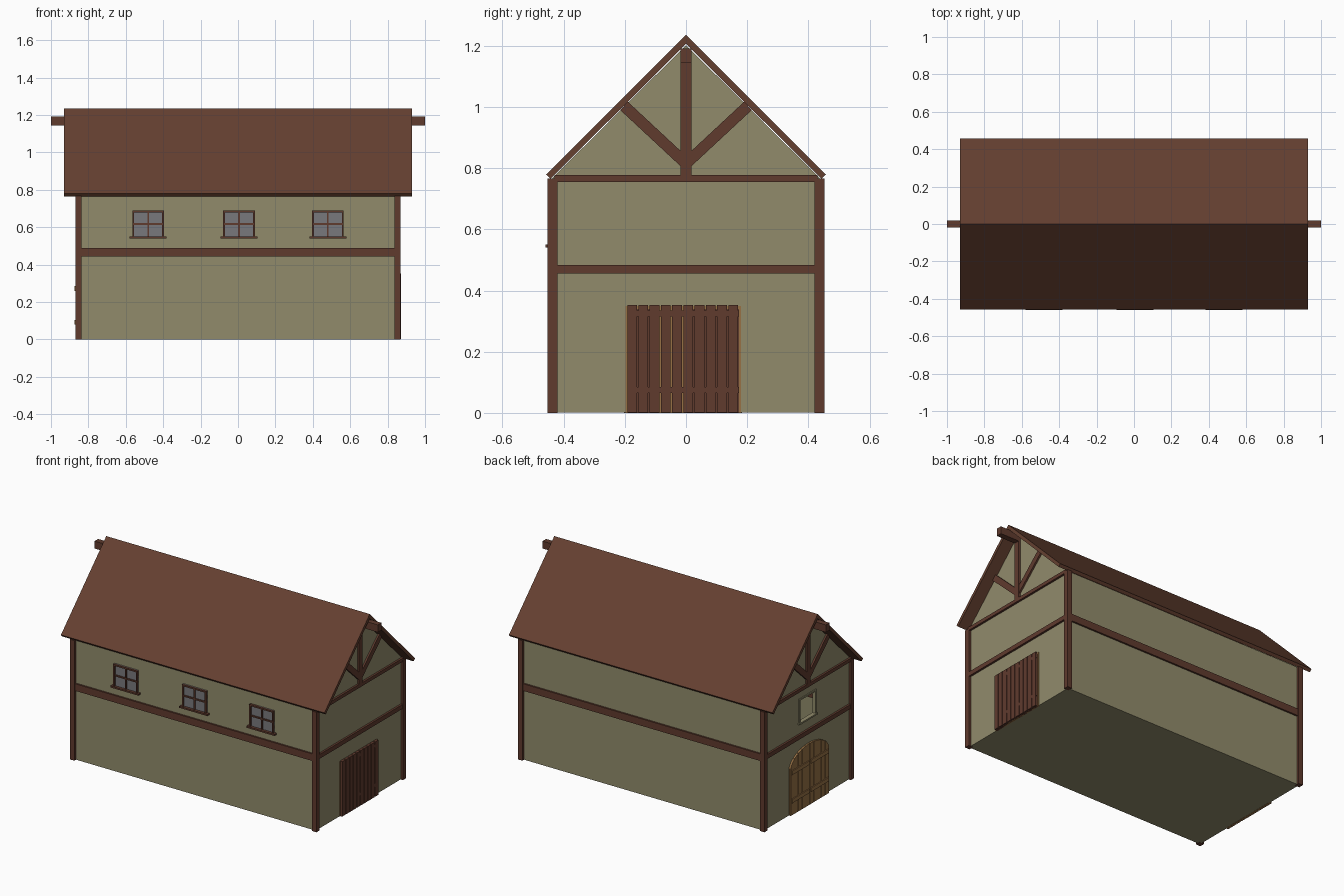
import bpy, bmesh, math

if "Cube" in bpy.data.objects:
    bpy.data.objects.remove(bpy.data.objects["Cube"])


def material(name, rgb):
    m = bpy.data.materials.new(name)
    m.diffuse_color = (*rgb, 1)
    m.use_nodes = True
    m.node_tree.nodes["Principled BSDF"].inputs["Base Color"].default_value = m.diffuse_color
    return m


WALL = material("olive plaster", (0.285, 0.26, 0.148))
WOOD = material("dark brown timber", (0.115, 0.043, 0.027))
ROOF = material("brown roof", (0.130, 0.051, 0.030))
OCHRE = material("ochre wood", (0.31, 0.165, 0.06))
GLASS = material("grey glass", (0.19, 0.19, 0.20))


def finish(bm, name, mat):
    bmesh.ops.recalc_face_normals(bm, faces=bm.faces)
    me = bpy.data.meshes.new(name)
    bm.to_mesh(me)
    bm.free()
    me.materials.append(mat)
    ob = bpy.data.objects.new(name, me)
    bpy.context.collection.objects.link(ob)
    return ob


def prism(name, mat, pts, x0, x1):
    """Extrude a (y, z) outline along x."""
    bm = bmesh.new()
    a = [bm.verts.new((x0, y, z)) for y, z in pts]
    b = [bm.verts.new((x1, y, z)) for y, z in pts]
    bm.faces.new(a[::-1])
    bm.faces.new(b)
    n = len(pts)
    for i in range(n):
        j = (i + 1) % n
        bm.faces.new((a[i], a[j], b[j], b[i]))
    return finish(bm, name, mat)


def box(name, mat, x0, x1, y0, y1, z0, z1):
    return prism(name, mat, [(y0, z0), (y1, z0), (y1, z1), (y0, z1)], x0, x1)


# hollow plaster shell: long walls, floor, one plain gable, one gable with an opening
X, Y, E, A, F = 0.855, 0.437, 0.768, 1.202, 0.001
H, Z0, Z1 = 0.075, 0.555, 0.695
T = A - (A - E) * H / Y
bm = bmesh.new()


def face(*pts):
    bm.faces.new([bm.verts.new(p) for p in pts])


face((-X, -Y, F), (X, -Y, F), (X, -Y, E), (-X, -Y, E))
face((X, Y, F), (-X, Y, F), (-X, Y, E), (X, Y, E))
face((-X, Y, F), (X, Y, F), (X, -Y, F), (-X, -Y, F))
face((X, -Y, F), (X, Y, F), (X, Y, E), (X, 0, A), (X, -Y, E))
for outline in ([(-Y, F), (-Y, E), (-H, T), (-H, Z1), (-H, Z0), (-H, F)],
                [(-H, F), (-H, Z0), (H, Z0), (H, F)],
                [(-H, Z1), (-H, T), (0, A), (H, T), (H, Z1)],
                [(H, F), (H, Z0), (H, Z1), (H, T), (Y, E), (Y, F)]):
    face(*[(-X, y, z) for y, z in outline])
bmesh.ops.remove_doubles(bm, verts=bm.verts, dist=1e-4)
finish(bm, "walls", WALL)

# plaster trim around the gable opening
for s in (-1, 1):
    a, b = sorted((s * H, s * (H + 0.01)))
    box("opening_jamb", WALL, -X - 0.006, -X + 0.015, a, b, Z0, Z1)
box("opening_head", WALL, -X - 0.006, -X + 0.015, -H - 0.01, H + 0.01, Z1, Z1 + 0.01)
box("opening_sill", WALL, -X - 0.012, -X + 0.015, -H - 0.018, H + 0.018, Z0 - 0.01, Z0)

# roof slab and ridge beam
prism("roof", ROOF, [(-0.457, 0.78), (0, 1.236), (0.457, 0.78),
                     (0.443, 0.765), (0, 1.207), (-0.443, 0.765)], -0.93, 0.93)
box("ridge_beam", WOOD, -1, 1, -0.018, 0.018, 1.145, 1.192)

# corner posts and long side beams
for s in (-1, 1):
    for t in (-1, 1):
        x0, x1 = sorted((s * 0.838, s * 0.87))
        y0, y1 = sorted((t * 0.42, t * 0.452))
        box("corner_post", WOOD, x0, x1, y0, y1, 0, 0.766)
    y0, y1 = sorted((s * 0.43, s * 0.448))
    box("side_beam", WOOD, -0.838, 0.838, y0, y1, 0.445, 0.49)

# gable framing on both ends
for s in (-1, 1):
    x0, x1 = sorted((s * 0.848, s * 0.868))
    box("end_beam", WOOD, x0, x1, -0.42, 0.42, 0.455, 0.483)
    box("tie_beam", WOOD, x0, x1, -0.43, 0.43, 0.755, 0.777)
    box("king_post", WOOD, x0, x1, -0.018, 0.018, 0.777, 1.188)
    x0, x1 = sorted((s * 0.848, s * 0.866))
    for t in (-1, 1):
        prism("gable_brace", WOOD, [(0, 0.79), (t * 0.215, 0.99), (t * 0.19, 1.017),
                                    (0, 0.84)], x0, x1)

# three front windows
for cx in (-0.48, 0.005, 0.48):
    y0, y1, w, b, t = -0.452, -0.43, 0.085, 0.55, 0.69
    box("window_glass", GLASS, cx - w, cx + w, -0.442, -0.434, b, t)
    for dx in (-w + 0.005, w - 0.005):
        box("window_stile", WOOD, cx + dx - 0.005, cx + dx + 0.005, y0, y1, b, t)
    box("window_head", WOOD, cx - w, cx + w, y0, y1, t - 0.01, t)
    box("window_mullion", WOOD, cx - 0.005, cx + 0.005, -0.449, y1, b, t)
    box("window_bar", WOOD, cx - w, cx + w, -0.449, y1, 0.613, 0.622)
    box("window_sill", WOOD, cx - w - 0.014, cx + w + 0.014, -0.46, y1, 0.54, 0.55)

# right end: double plank door over an ochre backing
box("door_backing", OCHRE, 0.85, 0.859, -0.197, 0.18, 0, 0.35)
box("door_leaf_back", WOOD, 0.85, 0.862, -0.19, -0.09, 0, 0.34)
box("door_leaf_back", WOOD, 0.85, 0.862, 0, 0.173, 0, 0.34)
for i in range(10):
    y = -0.192 + i * 0.0367
    box("door_plank", WOOD, 0.855, 0.872, y, y + 0.0317, 0.002, 0.352)
for z in (0.065, 0.315):
    box("door_batten", WOOD, 0.855, 0.869, -0.19, 0.173, z, z + 0.02)


# left end: arched plank door
def arch(y):
    return 0.285 + 0.105 * math.sqrt(max(0, 1 - ((y + 0.01) / 0.195) ** 2))


def arched(name, y0, y1, drop, x0, x1, n):
    top = [y1 + (y0 - y1) * k / n for k in range(n + 1)]
    prism(name, OCHRE, [(y0, 0), (y1, 0)] + [(y, arch(y) - drop) for y in top], x0, x1)


arched("arched_door_back", -0.203, 0.183, 0.002, -0.86, -0.85, 20)
for i in range(10):
    y = -0.203 + i * 0.0386
    arched("arched_door_plank", y + 0.002, y + 0.0366, 0, -0.867, -0.855, 4)
for z in (0.08, 0.26):
    box("arched_door_batten", OCHRE, -0.873, -0.86, -0.195, -0.015, z, z + 0.025)
    box("arched_door_batten", OCHRE, -0.873, -0.86, -0.005, 0.175, z, z + 0.025)
